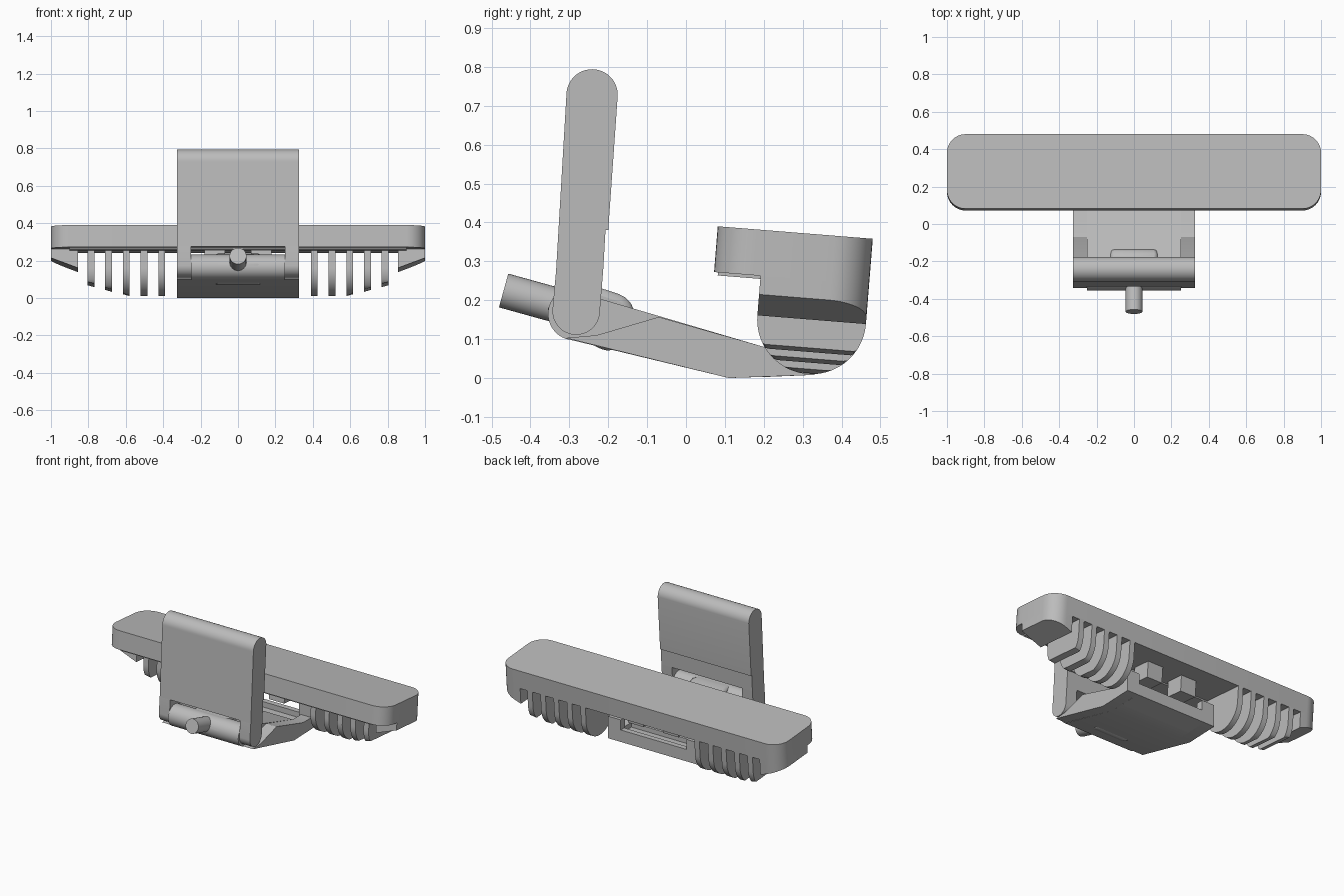
import bpy, bmesh, math
from mathutils import Matrix

if "Cube" in bpy.data.objects:
    bpy.data.objects.remove(bpy.data.objects["Cube"])

mat = bpy.data.materials.new("grey_plastic")
mat.diffuse_color = (0.5, 0.5, 0.5, 1)
mat.use_nodes = True
mat.node_tree.nodes["Principled BSDF"].inputs["Base Color"].default_value = mat.diffuse_color

TILT = math.radians(-4.6)
HEAD = Matrix.Translation((0, 0.281, 0.374)) @ Matrix.Rotation(TILT, 4, 'X')


def arc(cy, cz, r, a0, a1, n=20):
    return [(cy + r * math.cos(math.radians(a0 + (a1 - a0) * i / n)),
             cz + r * math.sin(math.radians(a0 + (a1 - a0) * i / n))) for i in range(n + 1)]


def loft(name, bottom, top, matrix=None, bevel=0):
    """Solid between two matching outlines of 3D points."""
    bm = bmesh.new()
    a = [bm.verts.new(p) for p in bottom]
    b = [bm.verts.new(p) for p in top]
    bm.faces.new(a)
    bm.faces.new(b[::-1])
    for i in range(len(a)):
        j = (i + 1) % len(a)
        bm.faces.new((a[j], a[i], b[i], b[j]))
    if matrix:
        bm.transform(matrix)
    bmesh.ops.recalc_face_normals(bm, faces=bm.faces)
    me = bpy.data.meshes.new(name)
    bm.to_mesh(me)
    bm.free()
    me.materials.append(mat)
    ob = bpy.data.objects.new(name, me)
    bpy.context.collection.objects.link(ob)
    if bevel:
        m = ob.modifiers.new("bevel", 'BEVEL')
        m.width, m.segments = bevel, 2
    bpy.ops.object.select_all(action='DESELECT')
    ob.select_set(True)
    bpy.context.view_layer.objects.active = ob
    bpy.ops.object.shade_smooth_by_angle(angle=math.radians(30))
    return ob


def extrude_x(name, pts, x0, x1, matrix=None, bevel=0, floor=None):
    """Extrude a (y, z) profile along x; floor(x) optionally limits its depth."""
    def ring(x):
        return [(x, y, max(z, floor(x)) if floor else z) for y, z in pts]
    return loft(name, ring(x0), ring(x1), matrix, bevel)


def rect(y0, y1, z0, z1):
    return [(y0, z0), (y1, z0), (y1, z1), (y0, z1)]


# Head: rounded top plate and shallow lip underneath
plan = (arc(0.9, 0.1, 0.1, 0, 90, 10) + arc(-0.9, 0.1, 0.1, 90, 180, 10)
        + arc(-0.9, -0.1, 0.1, 180, 270, 10) + arc(0.9, -0.1, 0.1, 270, 360, 10))
loft("head_plate", [(x, y, -0.118) for x, y in plan], [(x, y, 0) for x, y in plan], HEAD)
extrude_x("plate_lip", rect(-0.19, -0.08, -0.126, -0.11), -0.9, 0.9, HEAD)

# Finned underside: rounded ribs, shallower toward the ends
rib = [(0.2, -0.11), (-0.08, -0.11)] + arc(0.06, -0.22, 0.14, 180, 360, 36)
for s in (-1, 1):
    side = "right" if s > 0 else "left"
    for i, x in enumerate((0.407, 0.503, 0.598, 0.692, 0.786)):
        extrude_x(f"rib_{side}_{i + 1}", rib, s * (x - 0.018), s * (x + 0.018), HEAD,
                  floor=lambda v: -0.298 + 0.29 * (abs(v) - 0.786))
    # Sloped end block with a rounded rear corner
    end = [(0.855, -0.08), (1.0, -0.08)] + arc(0.9, 0.1, 0.1, 0, 90, 10) + [(0.855, 0.2)]
    loft(f"end_block_{side}",
         [(s * x, y, -0.22 + (x - 0.855) * 0.372) for x, y in end],
         [(s * x, y, -0.11) for x, y in end], HEAD)
    # Hook under the plate, reaching into the arm
    extrude_x(f"hook_{side}", rect(-0.05, 0.07, -0.22, -0.11), s * 0.07, s * 0.18, HEAD)
    # Arm flank, cut low at the front to clear the lever
    extrude_x(f"arm_flank_{side}",
              [(-0.31, 0.103), (-0.23, 0.11), (-0.07, 0.157), (0.2, 0.08), (0.33, 0.08),
               (0.33, 0.008), (0.11, 0.0)], s * 0.25, s * 0.325)
    # Upright post at the rear of the arm
    extrude_x(f"arm_post_{side}", rect(0.285, 0.33, 0.008, 0.15), s * 0.235, s * 0.325)

# Arm: centre body, floor, rear wall
extrude_x("arm_body", [(-0.266, 0.217), (0.2, 0.08), (0.2, 0.003), (0.11, 0.0), (-0.305, 0.1)],
          -0.25, 0.25)
extrude_x("arm_floor", [(0.19, 0.002), (0.33, 0.008), (0.33, 0.05), (0.19, 0.05)], -0.25, 0.25)
extrude_x("arm_rear_wall", rect(0.295, 0.33, 0.008, 0.085), -0.25, 0.25)

# Hinge barrel
extrude_x("hinge_barrel", arc(-0.287, 0.165, 0.068, 0, 360, 40)[:-1], -0.25, 0.25)

# Lever: broad upper plate and two legs around the barrel
top_arc = arc(-0.2415, 0.728, 0.066, 0, 180, 24)
extrude_x("lever_plate", top_arc + [(-0.334, 0.277), (-0.213, 0.277), (-0.207, 0.38),
                                    (-0.2, 0.38)], -0.325, 0.325)
for s, side in ((-1, "left"), (1, "right")):
    extrude_x(f"lever_leg_{side}",
              [(-0.213, 0.277), (-0.334, 0.277)] + arc(-0.2825, 0.172, 0.061, 178, 360, 24),
              s * 0.25, s * 0.325)

# Threaded block and the screw rod passing through the hinge
extrude_x("rod_block", [(-0.345, 0.125), (-0.275, 0.102), (-0.2, 0.066), (-0.165, 0.085),
                        (-0.13, 0.175), (-0.155, 0.21), (-0.24, 0.238), (-0.325, 0.225),
                        (-0.358, 0.18)], -0.125, 0.125, bevel=0.018)
circle = arc(0, 0, 0.045, 0, 360, 32)[:-1]
ROD = Matrix.Translation((0, -0.469, 0.225)) @ Matrix.Rotation(math.radians(-15.5), 4, 'X')
loft("screw_rod", [(x, 0, z) for x, z in circle], [(x, 0.24, z) for x, z in circle], ROD)
